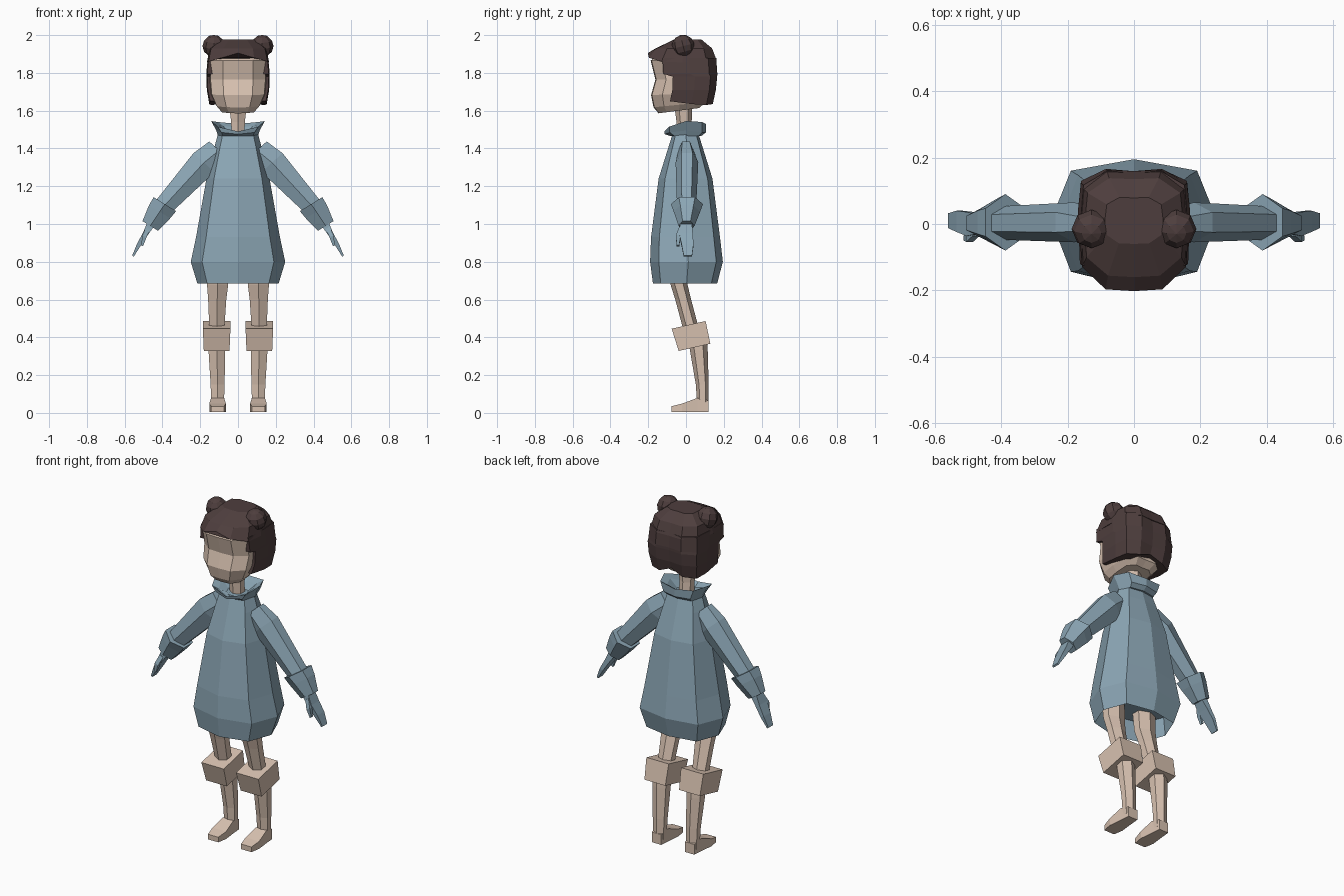
import bpy, bmesh
from math import pi, cos, sin
from mathutils import Vector, Matrix

cube = bpy.data.objects.get("Cube")
if cube:
    bpy.data.objects.remove(cube, do_unlink=True)


def material(name, rgb):
    m = bpy.data.materials.new(name)
    m.use_nodes = True
    m.diffuse_color = (*rgb, 1)
    bsdf = m.node_tree.nodes["Principled BSDF"]
    bsdf.inputs["Base Color"].default_value = (*rgb, 1)
    bsdf.inputs["Roughness"].default_value = 0.9
    return m


SKIN = material("skin", (0.69, 0.54, 0.44))
BLUE = material("sweater_blue", (0.26, 0.38, 0.46))
HAIR = material("dark_brown_hair", (0.076, 0.048, 0.047))


def finish(name, bm, mat, mirror=False):
    bmesh.ops.recalc_face_normals(bm, faces=bm.faces)
    mesh = bpy.data.meshes.new(name)
    bm.to_mesh(mesh)
    bm.free()
    mesh.materials.append(mat)
    ob = bpy.data.objects.new(name, mesh)
    bpy.context.collection.objects.link(ob)
    if mirror:
        ob.modifiers.new("Mirror", 'MIRROR').use_mirror_merge = False
    return ob


def loft(name, rings, mat, mirror=False):
    """Skin a stack of equal rings and cap both ends."""
    bm = bmesh.new()
    loops = [[bm.verts.new(p) for p in r] for r in rings]
    n = len(loops[0])
    for a, b in zip(loops, loops[1:]):
        for i in range(n):
            j = (i + 1) % n
            bm.faces.new((a[i], a[j], b[j], b[i]))
    bm.faces.new(loops[0])
    bm.faces.new(loops[-1])
    return finish(name, bm, mat, mirror)


def ring(half, z, rx, front, back, tilt=0, dz=None):
    """Symmetric horizontal ring from a half outline in unit space."""
    dz = dz or [0] * len(half)
    pts = []
    for (x, v), d in zip(half, dz):
        y = front + (v + 1) / 2 * (back - front)
        pts.append((x * rx, y, z + d + tilt * y))
    return pts + [(-x, y, h) for x, y, h in reversed(pts) if x > 0]


def tube(name, rows, n, u, v, mat, mirror=True):
    """Limb through rows of centre and two half widths along u and v."""
    u, v = Vector(u).normalized(), Vector(v).normalized()
    angles = [(i + 0.5) * 2 * pi / n for i in range(n)]
    ku = max(cos(a) for a in angles)
    kv = max(sin(a) for a in angles)
    rings = [[Vector(r[:3]) + u * (r[3] * cos(a) / ku) + v * (r[4] * sin(a) / kv)
              for a in angles] for r in rows]
    return loft(name, rings, mat, mirror)


X, Y, Z = (1, 0, 0), (0, 1, 0), (0, 0, 1)
BODY = [(0, -1), (.76, -.76), (1, .05), (.76, .82), (0, 1)]
HEAD = [(0, -1), (.52, -.97), (.95, -.6), (1, 0), (.93, .7), (.5, 1), (0, .98)]
BACK_HAIR = [(.97, -1), (1, 0), (.95, .7), (.5, 1), (0, .95)]

# Sweater with a hollow hem
body_rows = [(.79, .2, -.15, .15), (.685, .215, -.175, .165),
             (.8, .25, -.19, .195), (.93, .222, -.185, .18),
             (1.24, .167, -.145, .14), (1.4, .127, -.095, .09),
             (1.48, .105, -.07, .065)]
loft("sweater", [ring(BODY, *r) for r in body_rows], BLUE)

# Flared collar, high at the sides and low in front
dip = [-.04, -.015, .015, .01, 0]
loft("collar", [ring(BODY, 1.465, .105, -.08, .08),
                ring(BODY, 1.485, .115, -.112, .105, dz=[-.01, 0, .01, 0, 0]),
                ring(BODY, 1.53, .142, -.115, .105, dz=dip),
                ring(BODY, 1.51, .105, -.085, .075, dz=dip),
                ring(BODY, 1.48, .06, -.05, .04)], BLUE)

# Sleeves, cuffs, hands
across = (.74, 0, .67)
tube("sleeves", [(.1, 0, 1.39, .07, .04), (.18, .005, 1.325, .075, .06),
                 (.41, .003, 1.075, .05, .05)], 6, across, Y, BLUE)
tube("cuffs", [(.387, .005, 1.105, .07, .085), (.415, .005, 1.065, .066, .07),
               (.465, .003, .99, .048, .042)], 6, (.85, 0, .53), Y, BLUE)
hand_across = (.87, 0, .49)
tube("hands", [(.455, 0, 1.01, .022, .03), (.492, 0, .945, .014, .036),
               (.525, .008, .89, .011, .032), (.556, .01, .83, .005, .022)],
     4, hand_across, Y, BLUE)
tube("thumbs", [(.475, -.022, .98, .012, .014), (.495, -.042, .935, .012, .012),
                (.508, -.042, .885, .006, .007)], 4, hand_across, Y, BLUE)

# Legs, knee pads, feet
tube("thighs", [(.108, -.045, .8, .06, .05), (.108, -.037, .68, .056, .045),
                (.11, -.015, .6, .048, .042), (.112, .025, .45, .04, .042)],
     6, X, Y, SKIN)
tube("calves", [(.112, .06, .4, .046, .05), (.112, .068, .33, .044, .047),
                (.108, .086, .15, .037, .034), (.108, .09, .03, .033, .03)],
     6, X, Y, SKIN)
tube("knee_pads", [(.113, .014, .466, .073, .092), (.113, .045, .347, .068, .086)],
     4, X, (0, .97, .22), SKIN)
tube("feet", [(.108, .12, .035, .03, .03), (.108, .06, .042, .035, .037),
              (.108, -.02, .027, .044, .022), (.108, -.078, .02, .034, .015)],
     4, X, Z, SKIN)

# Neck and head
tube("neck", [(0, -.005, 1.46, .035, .04), (0, -.01, 1.54, .036, .04),
              (0, -.015, 1.65, .05, .05)], 6, X, Y, SKIN, False)
head_rows = [(1.605, .09, -.145, .07, .13), (1.635, .118, -.172, .105, .1),
             (1.69, .146, -.185, .115, .04), (1.765, .153, -.162, .12),
             (1.865, .153, -.187, .12), (1.91, .12, -.13, .1)]
loft("head", [ring(HEAD, *r) for r in head_rows], SKIN)

# Hair: crown with a parted fringe, then the bob behind the face
fringe = [.04, .015, -.005, -.01, 0, 0, 0]
loft("hair_crown", [ring(HEAD, 1.865, .165, -.202, .163, dz=fringe),
                    ring(HEAD, 1.93, .15, -.16, .138),
                    ring(HEAD, 1.978, .088, -.06, .08)], HAIR)
points = [.015, .0, -.005, .0, .03]
loft("hair_back", [ring(BACK_HAIR, 1.88, .16, -.125, .16),
                   ring(BACK_HAIR, 1.795, .168, -.12, .166),
                   ring(BACK_HAIR, 1.78, .168, -.07, .165),
                   ring(BACK_HAIR, 1.71, .165, -.072, .158),
                   ring(BACK_HAIR, 1.635, .152, -.085, .142, dz=points)], HAIR)

# Hair buns
bm = bmesh.new()
place = Matrix.Translation((.128, -.015, 1.942)) @ Matrix.Rotation(.25, 4, 'X')
bmesh.ops.create_uvsphere(bm, u_segments=8, v_segments=6, radius=.06, matrix=place)
finish("hair_buns", bm, HAIR, True)
